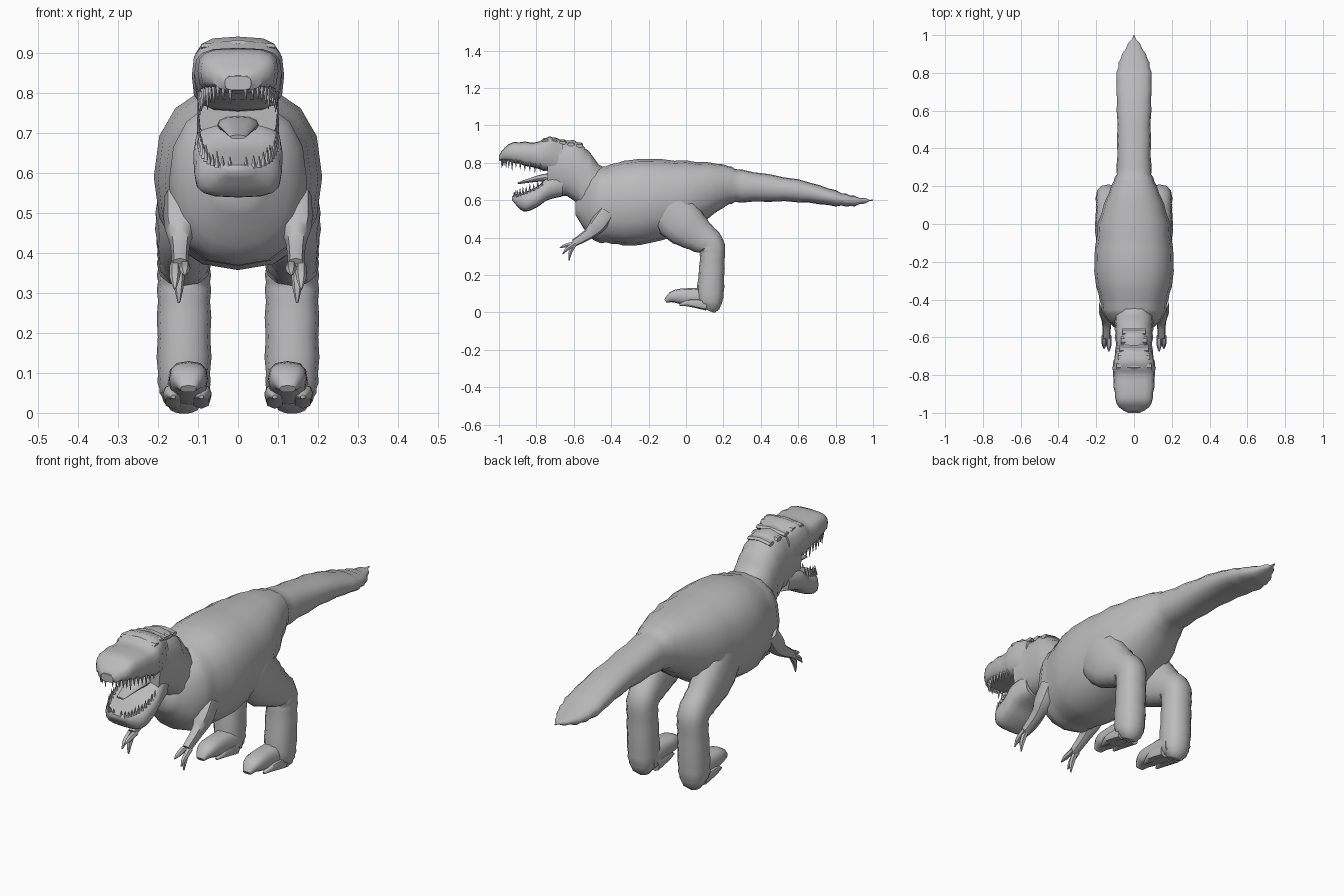
import bpy, bmesh, math, random
from mathutils import Vector

random.seed(4)
if "Cube" in bpy.data.objects:
    bpy.data.objects.remove(bpy.data.objects["Cube"], do_unlink=True)

grey = (.5, .5, .5, 1)
skin = bpy.data.materials.new("grey_skin")
skin.use_nodes = True
skin.diffuse_color = grey
skin.node_tree.nodes["Principled BSDF"].inputs["Base Color"].default_value = grey


def finish(name, bm, angle=50):
    bmesh.ops.recalc_face_normals(bm, faces=bm.faces)
    mesh = bpy.data.meshes.new(name)
    bm.to_mesh(mesh)
    bm.free()
    mesh.materials.append(skin)
    obj = bpy.data.objects.new(name, mesh)
    bpy.context.collection.objects.link(obj)
    bpy.ops.object.select_all(action='DESELECT')
    obj.select_set(True)
    bpy.context.view_layer.objects.active = obj
    bpy.ops.object.shade_smooth_by_angle(angle=math.radians(angle))


def curve_through(rows, steps=4):
    """Smooth interpolation through rows of numbers."""
    rows = [Vector(row) for row in rows]
    last = len(rows) - 1
    result = []
    for i in range(last):
        before, start, end, after = rows[max(i - 1, 0)], rows[i], rows[i + 1], rows[min(i + 2, last)]
        leave, arrive = (end - before) / 2, (after - start) / 2
        for step in range(steps):
            t = step / steps
            ease = t * t * (3 - 2 * t)
            result.append(start.lerp(end, ease) + leave * t * (1 - t) ** 2 - arrive * t * t * (1 - t))
    return result + [rows[last]]


def oval(centre, across, upward, power=1, sides=12):
    """Superellipse ring; a low power makes it boxier."""
    ring = []
    for i in range(sides):
        angle = math.tau * i / sides
        c, s = math.cos(angle), math.sin(angle)
        ring.append(centre + across * math.copysign(abs(c) ** power, c)
                    + upward * math.copysign(abs(s) ** power, s))
    return ring


def skin_rings(bm, rings):
    loops = [[bm.verts.new(point) for point in ring] for ring in rings]
    for lower, upper in zip(loops, loops[1:]):
        for i in range(len(lower)):
            bm.faces.new((lower[i - 1], lower[i], upper[i], upper[i - 1]))
    bm.faces.new(loops[0])
    bm.faces.new(loops[-1])


def body_loft(name, rows, power, ripple=0):
    """Each row: y, top, bottom, half width. Ripple makes skin folds."""
    bm = bmesh.new()
    rings = []
    for k, (y, top, bottom, width) in enumerate(curve_through(rows)):
        fold = ripple * (-1) ** k * random.random()
        rings.append(oval(Vector((0, y, (top + bottom) / 2)), Vector((max(width + fold, .003), 0, 0)),
                          Vector((0, 0, max((top - bottom) / 2 + fold, .003))), power, 16))
    skin_rings(bm, rings)
    finish(name, bm)


def limb(name, x, rows, flatten=1, power=.85, sides=12, ripple=0):
    """Each row: y, z, half width, half depth; the limb bends in the side plane."""
    rows = curve_through(rows)
    path = [Vector((x, row[0], row[1])) for row in rows]
    bm = bmesh.new()
    rings = []
    for k, centre in enumerate(path):
        along = path[min(k + 1, len(path) - 1)] - path[max(k - 1, 0)]
        normal = Vector((0, -along.z, along.y)).normalized()
        fold = ripple * (k % 2)
        rings.append(oval(centre, Vector((rows[k][2] + fold, 0, 0)),
                          normal * (rows[k][3] * flatten + fold), power, sides))
    skin_rings(bm, rings)
    finish(name, bm)


# Torso and tail
body_loft("torso_and_tail", [
    (-.59, .6, .52, .05), (-.5, .75, .39, .15), (-.4, .79, .37, .18), (-.25, .82, .36, .21),
    (0, .81, .43, .19), (.2, .79, .56, .12), (.3, .76, .59, .09), (.6, .71, .59, .09),
    (.8, .65, .57, .09), (.9, .62, .57, .06), (1, .6, .6, 0)], .85, ripple=.004)

# Neck, skull and upper jaw
body_loft("neck", [
    (-.36, .77, .52, .07), (-.45, .78, .48, .1), (-.52, .86, .5, .1),
    (-.6, .92, .6, .1), (-.74, .92, .64, .1)], .8, ripple=.006)
body_loft("skull_and_upper_jaw", [
    (-.66, .92, .72, .09), (-.73, .94, .75, .11), (-.8, .91, .77, .11),
    (-.92, .91, .8, .1), (-.97, .88, .81, .08), (-1, .84, .81, .03)], .6, ripple=.004)

# Lower jaw and tongue
body_loft("lower_jaw", [
    (-.66, .74, .62, .09), (-.74, .72, .6, .11), (-.8, .67, .56, .11),
    (-.87, .64, .54, .1), (-.93, .62, .6, .03)], .65)
limb("tongue", 0, [(-.68, .71, .05, .03), (-.76, .72, .05, .02), (-.9, .69, .02, .005)])


def teeth(name, count, back, front, length):
    """A rounded row of teeth from the jaw corners (y, z) to the jaw front (y, z)."""
    bm = bmesh.new()
    for i in range(count):
        angle = math.pi * i / (count - 1)
        side = math.cos(angle)
        y, z = Vector(back).lerp(Vector(front), math.sin(angle))
        root = Vector((math.copysign(abs(side) ** .6, side) * .096, y, z))
        tip = root + Vector((0, 0, length * random.uniform(.6, 1.1)))
        root.z -= length / 3
        skin_rings(bm, [oval(point, Vector((size, 0, 0)), Vector((0, size, 0)), sides=5)
                        for point, size in ((root, .008), (tip, .001))])
    finish(name, bm, 30)


teeth("upper_teeth", 24, (-.78, .785), (-.985, .81), -.04)
teeth("lower_teeth", 22, (-.77, .68), (-.92, .62), .03)

# Ridged folds over the top of the head
for k in range(5):
    half_width = .06 + k * .008
    bm = bmesh.new()
    skin_rings(bm, [
        oval(Vector((half_width * reach, -.57 - k * .045, .9 + min(k, 3) * .008 - abs(reach) * .01)),
             Vector((0, .02, 0)), Vector((0, 0, .01)), sides=6)
        for reach in (-1, -.5, 0, .5, 1)])
    finish(f"head_fold_{k + 1}", bm, 30)

for side, sign in (("left", 1), ("right", -1)):
    # Leg from haunch to heel
    limb(f"{side}_leg", sign * .135, [
        (-.1, .57, .06, .12), (-.02, .48, .07, .12), (.07, .41, .065, .09), (.135, .36, .065, .07),
        (.14, .28, .065, .065), (.13, .1, .065, .07), (.13, .04, .055, .055), (.12, .01, .03, .03)],
         ripple=.003)

    # Foot with a long middle toe and two short toes
    limb(f"{side}_foot", sign * .124, [
        (.14, .07, .055, .055), (.04, .08, .05, .05), (-.06, .085, .045, .035),
        (-.11, .06, .02, .01)], power=.75)
    for toe, offset in (("inner", -.035), ("outer", .035)):
        limb(f"{side}_{toe}_toe", sign * (.127 + offset), [
            (.11, .04, .025, .03), (.02, .05, .025, .02), (-.035, .04, .006, .005)], sides=8)

    # Small arm and clawed fingers
    limb(f"{side}_arm", sign * .145, [
        (-.42, .54, .04, .045), (-.47, .47, .04, .045), (-.52, .42, .025, .03),
        (-.6, .37, .02, .02)], sides=8)
    for finger, offset, y, z in (("upper", -.01, -.675, .345), ("middle", .015, -.66, .31),
                                 ("lower", .005, -.625, .275)):
        limb(f"{side}_{finger}_finger", sign * (.143 + offset), [
            (-.59, .37, .013, .013), ((y - .61) / 2, (z + .37) / 2, .013, .011),
            (y, z, .003, .002)], sides=6)
